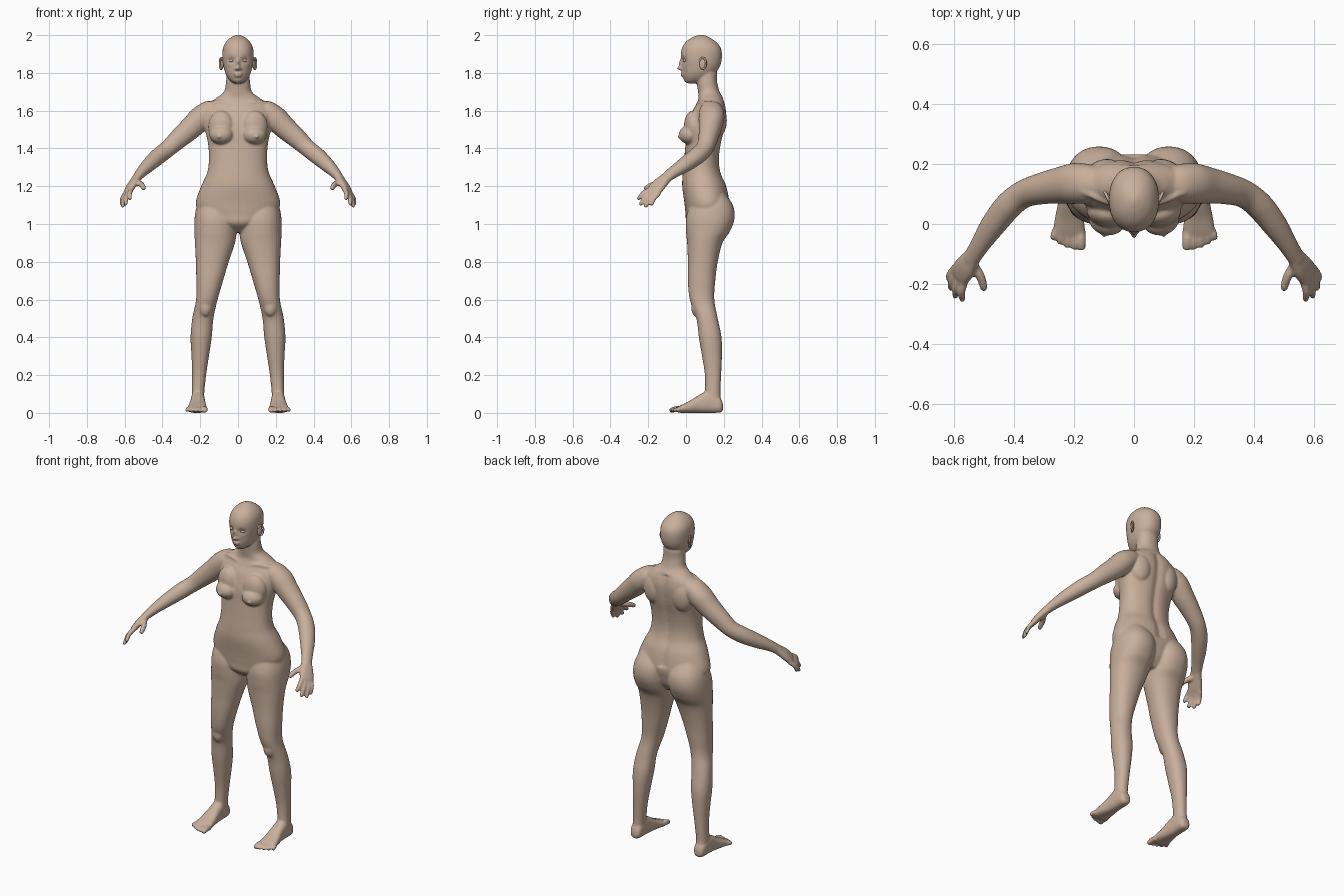
import bpy, bmesh, math
from mathutils import Vector, Matrix

skin = bpy.data.materials.new("skin")
skin.diffuse_color = (0.58, 0.43, 0.33, 1)
SEGS, STEPS = 40, 6


def spow(v, p):
    return math.copysign(abs(v) ** (2 / p), v)


def loft(bm, secs, power=2.2):
    """Smooth closed tube through (centre, axis A, axis B) sections."""
    n, rings = len(secs), []
    for i in range(n - 1):
        quad = [secs[max(i - 1, 0)], secs[i], secs[i + 1], secs[min(i + 2, n - 1)]]
        for k in range(STEPS + (i == n - 2)):
            t = k / STEPS
            c, a, b = [0.5 * (2 * p1 + (p2 - p0) * t + (2 * p0 - 5 * p1 + 4 * p2 - p3) * t ** 2
                              + (3 * p1 - p0 - 3 * p2 + p3) * t ** 3)
                       for p0, p1, p2, p3 in zip(*quad)]
            angles = [2 * math.pi * j / SEGS for j in range(SEGS)]
            rings.append([bm.verts.new(c + a * spow(math.cos(g), power) + b * spow(math.sin(g), power))
                          for g in angles])
    for r, s in zip(rings, rings[1:]):
        for j in range(SEGS):
            m = (j + 1) % SEGS
            bm.faces.new((r[j], r[m], s[m], s[j]))
    bm.faces.new(rings[0][::-1])
    bm.faces.new(rings[-1])


def column(bm, rows, power=2.2):
    """Upright loft from rows (z, x centre, half width, y front, y back)."""
    loft(bm, [(Vector((x, (f + b) / 2, z)), Vector((w, 0, 0)), Vector((0, (b - f) / 2, 0)))
              for z, x, w, f, b in rows], power)


def limb(bm, rows, wide, power=2.1):
    """Loft along a path from rows (x, y, z, half width, half thickness)."""
    pts = [Vector(r[:3]) for r in rows]
    secs = []
    for i, r in enumerate(rows):
        d = (pts[min(i + 1, len(pts) - 1)] - pts[max(i - 1, 0)]).normalized()
        a = (wide - d * wide.dot(d)).normalized()
        secs.append((pts[i], a * r[3], d.cross(a) * r[4]))
    loft(bm, secs, power)


def digit(bm, base, tip, r, wide, bend):
    a, b = Vector(base), Vector(tip)
    mid = a.lerp(b, 0.5) + Vector(bend)
    limb(bm, [(*a, r, r), (*mid, r, r), (*a.lerp(b, 0.9), r * .85, r * .8), (*b, r * .4, r * .35)], wide)


def ball(bm, c, r, rot=0.0):
    m = Matrix.Translation(c) @ Matrix.Rotation(rot, 4, 'Z') @ Matrix.Diagonal((*r, 1))
    bmesh.ops.create_uvsphere(bm, u_segments=24, v_segments=16, radius=1, matrix=m)


def mirror(bm):
    g = bmesh.ops.duplicate(bm, geom=bm.verts[:] + bm.edges[:] + bm.faces[:])["geom"]
    for v in g:
        if isinstance(v, bmesh.types.BMVert):
            v.co.x *= -1


def finish(bm, name, voxel=0.0, smooth=0):
    bmesh.ops.recalc_face_normals(bm, faces=bm.faces[:])
    me = bpy.data.meshes.new(name)
    bm.to_mesh(me)
    bm.free()
    me.materials.append(skin)
    for p in me.polygons:
        p.use_smooth = True
    ob = bpy.data.objects.new(name, me)
    bpy.context.collection.objects.link(ob)
    if voxel:
        m = ob.modifiers.new("fuse", 'REMESH')
        m.mode, m.voxel_size, m.use_smooth_shade = 'VOXEL', voxel, True
        m = ob.modifiers.new("soften", 'SMOOTH')
        m.factor, m.iterations = 0.5, smooth


bm = bmesh.new()
# leg
column(bm, [(1.17, .11, .07, .05, .20), (1.10, .113, .103, .02, .248), (1.03, .117, .113, .0, .257),
            (.96, .119, .112, .0, .232), (.9, .122, .106, .006, .193), (.8, .136, .087, .01, .168),
            (.7, .15, .071, .01, .155), (.6, .165, .057, .02, .15), (.5, .186, .056, .055, .168),
            (.4, .195, .056, .068, .188), (.3, .2, .046, .085, .19), (.2, .206, .037, .1, .186),
            (.1, .212, .033, .1, .182), (.04, .213, .034, .09, .19)])
# foot and toes
loft(bm, [(Vector((x, y, (lo + hi) / 2)), Vector((w, 0, 0)), Vector((0, 0, (hi - lo) / 2)))
          for y, x, w, lo, hi in [(.196, .213, .015, .015, .045), (.18, .213, .032, .002, .08),
                                  (.12, .213, .037, 0, .115), (.07, .213, .04, 0, .095),
                                  (.02, .215, .048, 0, .064), (-.025, .216, .053, 0, .042),
                                  (-.048, .216, .048, .004, .03)]], 2.5)
for i in range(5):
    x = .178 + .021 * i
    r = .016 if i == 0 else .0115
    digit(bm, (x, -.02, .018), (x + .003 * i - .003, -.088 + .0022 * i * i, .012), r, Vector((1, 0, 0)), (0, 0, .005))
# arm, palm, fingers and thumb
W = Vector((.034, .043, -.025))
limb(bm, [(.10, .135, 1.61, .05, .045), (.15, .135, 1.595, .064, .058), (.195, .135, 1.562, .068, .064),
          (.25, .128, 1.508, .06, .06), (.31, .117, 1.455, .052, .053), (.37, .098, 1.40, .046, .045),
          (.42, .058, 1.36, .046, .044), (.47, -.005, 1.315, .042, .038), (.51, -.065, 1.275, .034, .029),
          (.535, -.105, 1.245, .031, .023), (.545, -.12, 1.232, .03, .022)], W)
limb(bm, [(.53, -.095, 1.25, .028, .02), (.545, -.12, 1.23, .034, .021), (.563, -.146, 1.204, .041, .02),
          (.58, -.17, 1.175, .041, .016), (.584, -.178, 1.168, .034, .011)], W, 2.5)
tips = [(.573, -.257, 1.13), (.597, -.246, 1.10), (.612, -.218, 1.088), (.619, -.186, 1.098)]
for i, tip in enumerate(tips):
    base = Vector((.562, -.186, 1.186)) + W * (i / 3)
    digit(bm, base, tip, .0128 - (.0015 if i == 3 else 0), W, (.006, -.003, .006))
digit(bm, (.54, -.125, 1.225), (.495, -.222, 1.187), .015, W, (-.006, 0, .003))
# breast
ball(bm, (.088, .018, 1.472), (.064, .056, .05), .2)
ball(bm, (.09, .035, 1.515), (.068, .045, .085), .2)
ball(bm, (.1, -.034, 1.462), (.009, .011, .009))
# collar bone and shoulder blade
limb(bm, [(.02, .062, 1.63, .01, .01), (.09, .075, 1.645, .011, .011), (.17, .11, 1.635, .012, .012)],
     Vector((0, 0, 1)))
ball(bm, (.1, .175, 1.55), (.06, .04, .085), -.25)
# knee cap
ball(bm, (.172, .055, .56), (.035, .028, .05))
mirror(bm)
# torso and neck
column(bm, [(.955, 0, .045, .06, .17), (1.0, 0, .125, .005, .205), (1.05, 0, .195, -.002, .222),
            (1.11, 0, .224, -.008, .232), (1.2, 0, .195, -.02, .216), (1.27, 0, .164, -.017, .187),
            (1.34, 0, .154, -.01, .178), (1.42, 0, .158, -.003, .187), (1.5, 0, .174, .003, .205),
            (1.58, 0, .183, .025, .215), (1.63, 0, .165, .052, .21), (1.665, 0, .118, .066, .198),
            (1.70, 0, .074, .064, .178), (1.75, 0, .064, .058, .165), (1.80, 0, .06, .065, .165)])
# head
column(bm, [(1.745, 0, .02, .004, .06), (1.76, 0, .042, -.008, .10), (1.79, 0, .063, -.017, .145),
            (1.83, 0, .076, -.021, .178), (1.88, 0, .083, -.028, .19), (1.93, 0, .08, -.022, .185),
            (1.965, 0, .063, .0, .158), (1.989, 0, .036, .035, .122), (2.002, 0, .006, .072, .088)])
# eye sockets, spine groove
for v in bm.verts:
    x, y, z = v.co
    if z > 1.78 and y < .03:
        v.co.y += .014 * math.exp(-((abs(x) - .034) / .02) ** 2 - ((z - 1.868) / .014) ** 2)
    if 1.12 < z < 1.66 and y > .12:
        v.co.y -= .012 * math.exp(-(x / .025) ** 2)
# nose, lips and chin
ball(bm, (0, -.024, 1.848), (.009, .013, .032))
ball(bm, (0, -.032, 1.825), (.011, .017, .011))
for s in (1, -1):
    ball(bm, (.011 * s, -.022, 1.822), (.009, .012, .008))
ball(bm, (0, -.017, 1.797), (.025, .013, .006))
ball(bm, (0, -.015, 1.785), (.021, .013, .007))
ball(bm, (0, .002, 1.765), (.022, .015, .014))
finish(bm, "body", .006, 5)

# eyes
bm = bmesh.new()
ball(bm, (.034, -.003, 1.866), (.015, .014, .010))
mirror(bm)
finish(bm, "eyes")

# ears: outer rim around a thin shell
bm = bmesh.new()
ball(bm, (.085, .087, 1.848), (.007, .017, .03), -.35)
rim = [(.086 + .008 * (math.sin(a) + .3), .088 + .018 * math.sin(a), 1.85 + .03 * math.cos(a), .005, .005)
       for a in [math.radians(-60 + 24 * i) for i in range(11)]]
limb(bm, rim, Vector((1, 0, 0)))
mirror(bm)
finish(bm, "ears")
